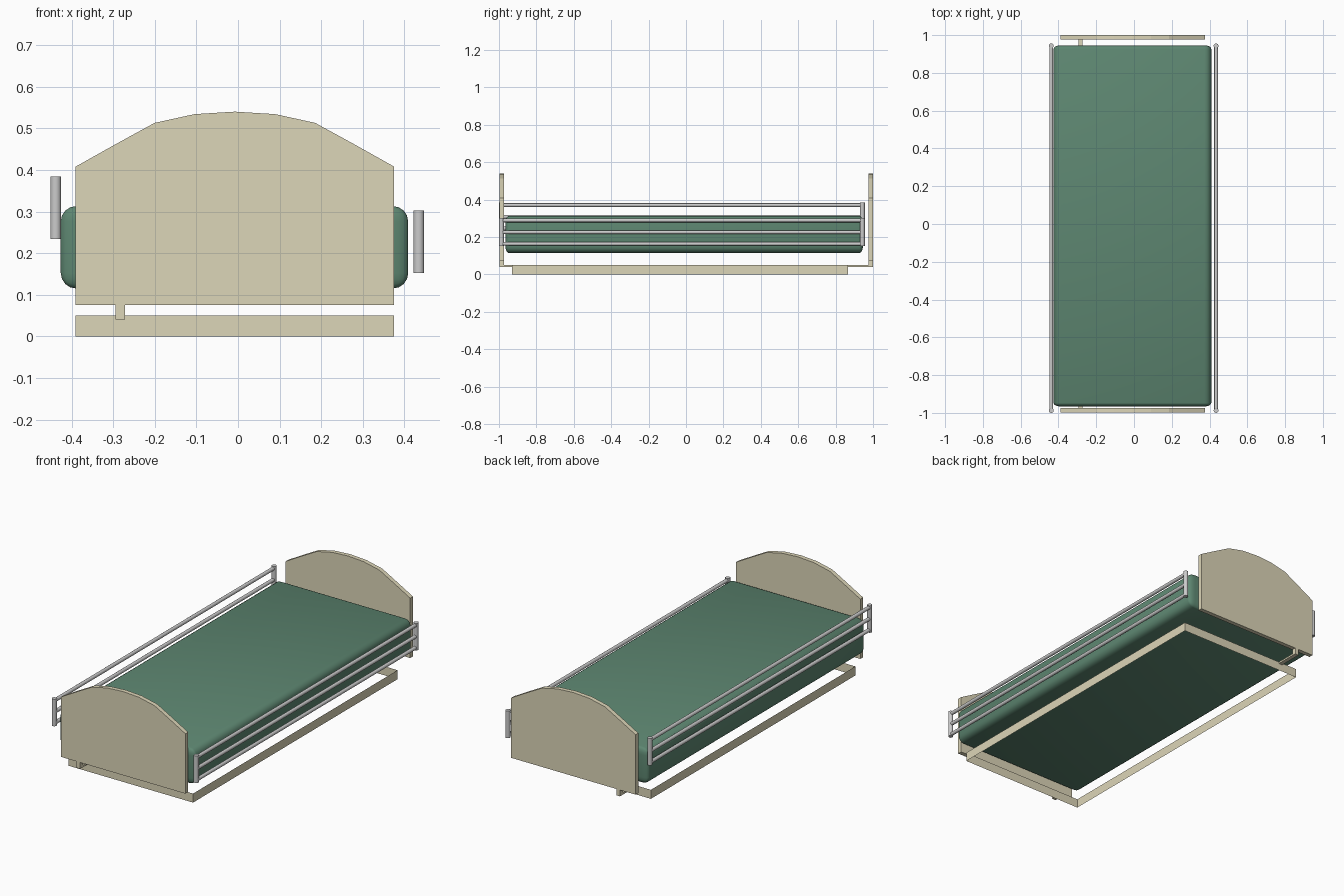
import bpy, bmesh
from mathutils import Matrix

if "Cube" in bpy.data.objects:
    bpy.data.objects.remove(bpy.data.objects["Cube"])


def material(name, color):
    m = bpy.data.materials.new(name)
    m.diffuse_color = color
    m.use_nodes = True
    m.node_tree.nodes["Principled BSDF"].inputs["Base Color"].default_value = m.diffuse_color
    return m


CREAM = material("cream", (0.72, 0.67, 0.48, 1))
GREEN = material("green", (0.11, 0.24, 0.165, 1))


def finish(name, bm, mat=None):
    bmesh.ops.recalc_face_normals(bm, faces=bm.faces)
    me = bpy.data.meshes.new(name)
    bm.to_mesh(me)
    bm.free()
    ob = bpy.data.objects.new(name, me)
    bpy.context.collection.objects.link(ob)
    if mat:
        me.materials.append(mat)
    return ob


def add_box(bm, lo, hi):
    size = [b - a for a, b in zip(lo, hi)]
    mid = [(a + b) / 2 for a, b in zip(lo, hi)]
    bmesh.ops.create_cube(bm, size=1, matrix=Matrix.Translation(mid) @ Matrix.Diagonal((*size, 1)))


def add_rod(bm, center, radius, length, axis):
    turn = Matrix.Rotation(1.5707963, 4, 'X') if axis == 'Y' else Matrix()
    bmesh.ops.create_cone(bm, cap_ends=True, segments=16, radius1=radius, radius2=radius,
                          depth=length, matrix=Matrix.Translation(center) @ turn)


def smooth(ob, degrees=40):
    bpy.ops.object.select_all(action='DESELECT')
    ob.select_set(True)
    bpy.context.view_layer.objects.active = ob
    bpy.ops.object.shade_smooth_by_angle(angle=degrees * 0.0174533)


# Arched end boards
CX = -0.0075
half = [(0.3825, 0.075), (0.3825, 0.408), (0.288, 0.461), (0.193, 0.513), (0.097, 0.534)]
profile = half + [(0, 0.54)] + [(-x, z) for x, z in reversed(half)]
for name, y0, y1 in (("foot_board", -0.997, -0.973), ("head_board", 0.976, 1.0)):
    bm = bmesh.new()
    face = bm.faces.new([bm.verts.new((CX + x, y0, z)) for x, z in profile])
    ext = bmesh.ops.extrude_face_region(bm, geom=[face])["geom"]
    bmesh.ops.translate(bm, vec=(0, y1 - y0, 0),
                        verts=[v for v in ext if isinstance(v, bmesh.types.BMVert)])
    finish(name, bm, CREAM)

# Small L brackets joining the boards to the base frame
for name, board, inner in (("foot_bracket", (-0.997, -0.973), (-0.973, -0.93)),
                           ("head_bracket", (0.976, 1.0), (0.865, 0.976))):
    bm = bmesh.new()
    add_box(bm, (-0.295, board[0], 0.04), (-0.272, board[1], 0.075))
    add_box(bm, (-0.295, inner[0], 0.04), (-0.272, inner[1], 0.05))
    finish(name, bm, CREAM)

# Thin sheet base frame, open above and below
bm = bmesh.new()
corners = [(-0.39, -0.93), (0.375, -0.93), (0.375, 0.865), (-0.39, 0.865)]
low = [bm.verts.new((x, y, 0)) for x, y in corners]
high = [bm.verts.new((x, y, 0.05)) for x, y in corners]
for i in range(4):
    j = (i + 1) % 4
    bm.faces.new((low[i], low[j], high[j], high[i]))
finish("base_frame", bm, CREAM)

# Mattress: rounded box, with tighter rounding along its length
bm = bmesh.new()
add_box(bm, (-0.4175, -1.912, -0.099), (0.4175, 1.912, 0.099))
bmesh.ops.bevel(bm, geom=bm.edges[:], offset=0.037, segments=4, profile=0.5, affect='EDGES')
bmesh.ops.scale(bm, vec=(1, 0.5, 1), verts=bm.verts)
bmesh.ops.translate(bm, vec=(-0.0085, -0.01, 0.214), verts=bm.verts)
smooth(finish("mattress", bm, GREEN))

# Side rails: two posts and three bars each, the left one raised
for name, x, z0 in (("left_rail", -0.438, 0.234), ("right_rail", 0.4345, 0.152)):
    bm = bmesh.new()
    for y in (-0.987, 0.943):
        add_rod(bm, (x, y, z0 + 0.075), 0.013, 0.15, 'Z')
    for dz in (0.012, 0.074, 0.137):
        add_rod(bm, (x, -0.022, z0 + dz), 0.01, 1.93, 'Y')
    smooth(finish(name, bm))
